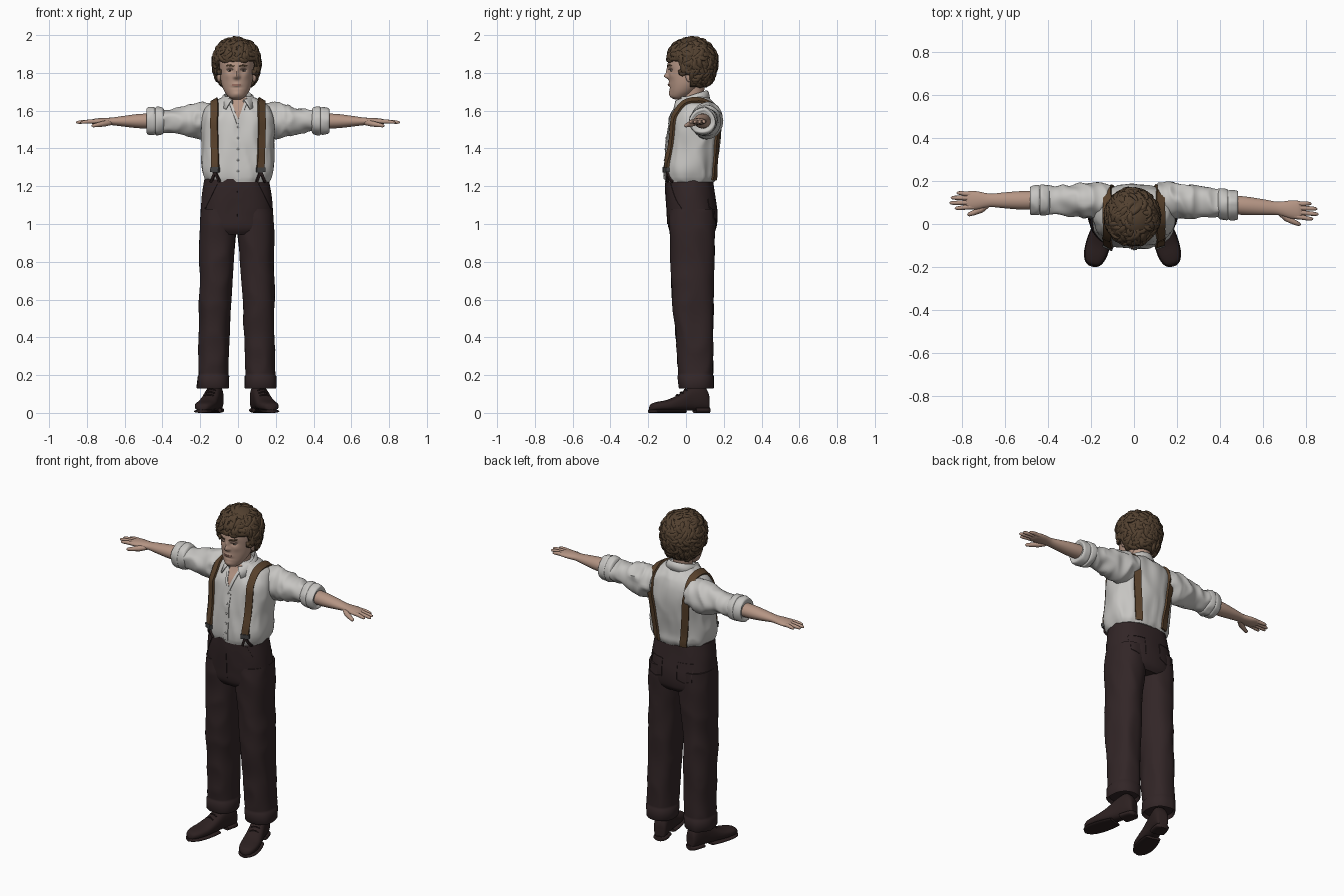
import bpy, bmesh, math, random
from mathutils import Vector, Matrix, noise
from mathutils.bvhtree import BVHTree

random.seed(4)
if "Cube" in bpy.data.objects:
    bpy.data.objects.remove(bpy.data.objects["Cube"])
X, Y, Z = Vector((1, 0, 0)), Vector((0, 1, 0)), Vector((0, 0, 1))
V = lambda *a: Vector(a)


def material(name, *rgb):
    m = bpy.data.materials.new(name)
    m.use_nodes = True
    m.diffuse_color = (*rgb, 1)
    m.node_tree.nodes["Principled BSDF"].inputs["Base Color"].default_value = (*rgb, 1)
    return m


skin = material("skin", .46, .30, .23)
lip = material("lips", .34, .17, .13)
linen = material("off white linen", .57, .56, .54)
wool = material("dark brown wool", .032, .019, .02)
brown = material("brown hair", .085, .052, .029)
leather = material("strap leather", .1, .054, .025)
shoe_dark = material("shoe leather", .026, .015, .015)
metal = material("dark metal", .06, .06, .06)
eye_white = material("eye white", .42, .38, .34)
iris_dark = material("dark iris", .03, .018, .012)


def finish(name, bm, mat, thick=0):
    bmesh.ops.recalc_face_normals(bm, faces=bm.faces)
    me = bpy.data.meshes.new(name)
    bm.to_mesh(me)
    bm.free()
    me.materials.append(mat)
    me.shade_smooth()
    me.set_sharp_from_angle(angle=math.radians(50))
    ob = bpy.data.objects.new(name, me)
    bpy.context.collection.objects.link(ob)
    if thick:
        mod = ob.modifiers.new("thickness", "SOLIDIFY")
        mod.thickness, mod.offset = thick, 0
    return ob


def loft(name, bodies, mat, cyclic=True, thick=0):
    """Skin each list of rings; all bodies share one object."""
    bm = bmesh.new()
    for rings in bodies:
        vs = [[bm.verts.new(p) for p in r] for r in rings]
        n = len(vs[0])
        for a, b in zip(vs, vs[1:]):
            for i in range(n if cyclic else n - 1):
                j = (i + 1) % n
                bm.faces.new((a[i], a[j], b[j], b[i]))
        if cyclic:
            bm.faces.new(vs[0])
            bm.faces.new(vs[-1])
    return finish(name, bm, mat, thick)


def ball(name, loc, size, mat, seg=16):
    bm = bmesh.new()
    bmesh.ops.create_uvsphere(bm, u_segments=seg, v_segments=seg // 2 + 2, radius=1,
                              matrix=Matrix.Translation(loc) @ Matrix.Diagonal((*size, 1)))
    return finish(name, bm, mat)


def interp(rows, k):
    out = []
    for i in range(len(rows) - 1):
        pts = rows[max(i - 1, 0)], rows[i], rows[i + 1], rows[min(i + 2, len(rows) - 1)]
        for t in (j / k for j in range(k)):
            out.append([.5 * (2 * q + (r - p) * t + (2 * p - 5 * q + 4 * r - s) * t * t
                              + (3 * q - p - 3 * r + s) * t ** 3) for p, q, r, s in zip(*pts)])
    return out + [rows[-1]]


def ring(c, u, v, n=48, e=2.0):
    pw = lambda a: math.copysign(abs(a) ** (2 / e), a)
    return [c + u * pw(math.cos(a)) + v * pw(math.sin(a)) for a in (math.tau * i / n for i in range(n))]


def tube(path, radii, ref=Z, n=8, flat=1):
    rings = []
    for i, (p, r) in enumerate(zip(path, radii)):
        t = (path[min(i + 1, len(path) - 1)] - path[max(i - 1, 0)]).normalized()
        u = t.cross(ref).normalized()
        rings.append(ring(p, u * r, u.cross(t) * r * flat, n))
    return rings


def folds(rings, amp, fx, fy, fz):
    out = []
    for r in rings:
        c = sum(r, Vector()) / len(r)
        out.append([p + (p - c).normalized() * amp * (.5 - 2 * abs(noise.noise(V(p.x * fx, p.y * fy, p.z * fz))))
                    for p in r])
    return out


def tree_of(ob):
    return BVHTree.FromPolygons([v.co for v in ob.data.vertices], [p.vertices[:] for p in ob.data.polygons])


def trace(tree, pts, side=-1):
    """Project (x, z) points on a surface from the front (-1) or back (1)."""
    hits = [tree.ray_cast(V(x, side, z), V(0, -side, 0))[:2] for x, z in pts]
    return [h for h in hits if h[0]]


def ribbon(hits, w, h):
    rings = []
    for i, (p, n) in enumerate(hits):
        t = hits[min(i + 1, len(hits) - 1)][0] - hits[max(i - 1, 0)][0]
        u = t.cross(n).normalized() * w
        rings.append([p + u + n * h, p - u + n * h, p - u - n * .004, p + u - n * .004])
    return rings


def line(a, b, n):
    return [tuple(p + (q - p) * i / n for p, q in zip(a, b)) for i in range(n + 1)]


# Shirt body: z, centre y, half width, half depth
rows = [(1.222, .018, .165, .128), (1.25, .02, .183, .137), (1.3, .021, .193, .138), (1.4, .035, .19, .14),
        (1.5, .045, .194, .139), (1.57, .05, .188, .129), (1.62, .056, .165, .106), (1.65, .052, .122, .086),
        (1.675, .045, .075, .068)]
body = [ring(V(0, y, z), X * w, Y * d, 96, 2.3) for z, y, w, d in interp(rows, 7)]
shirt = loft("shirt_body", [folds(body, .008, 13, 13, 5)], linen)
shirt_tree = tree_of(shirt)

# Open neck, placket and buttons
vee = [[h[0] + h[1] * .004 for h in trace(shirt_tree, line((-w, z), (w, z), 6))]
       for z, w in line((1.535, .003), (1.668, .046), 10)]
loft("open_neck_skin", [vee], skin, False)
loft("placket", [ribbon(trace(shirt_tree, line((0, 1.24), (0, 1.53), 20)), .014, .004)], linen)
for i in range(5):
    for p, n in trace(shirt_tree, [(0, 1.28 + .058 * i)]):
        ball("shirt_button", p + n * .004, (.006, .004, .006), linen, 10)
for s in (-1, 1):
    loft("neck_edge", [ribbon(trace(shirt_tree, line((0, 1.53), (s * .048, 1.66), 10)), .007, .007)], linen)

# Folded collar, deeper towards the front points
collar = []
for i in range(41):
    k = i / 40
    r = []
    for gap, rx, ry, rf, z, drop in ((.4, .062, .07, 0, 1.63, .03), (.42, .072, .08, 0, 1.705, .05),
                                     (.5, .079, .087, .01, 1.7, .052), (.72, .097, .095, .035, 1.662, .062)):
        a = gap + (math.tau - 2 * gap) * k
        f = (1 + math.cos(a)) / 2
        r.append(V(math.sin(a) * rx, .03 - math.cos(a) * (ry + rf * f), z - drop * f))
    collar.append(r)
loft("collar", [collar], linen, False, .006)


# Arms
def arm(s, x, dy=0, dz=0):
    return V(s * x, .11 - (.08 * (x - .2) if s > 0 else 0) + dy, 1.547 - .01 * (x - .3) + dz)


def arm_rings(s, rows, k, n=40):
    return [ring(arm(s, x), Y * ry, Z * rz, n) for x, rz, ry in interp(rows, k)]


for s, side in ((1, "left"), (-1, "right")):
    sleeve = arm_rings(s, [(.11, .08, .07), (.16, .093, .079), (.21, .093, .081), (.28, .077, .075),
                           (.36, .06, .066), (.42, .061, .066)], 9)
    loft(side + "_sleeve", [folds(sleeve, .012, 15, 9, 11)], linen)
    cuff = arm_rings(s, [(.39, .056, .06), (.4, .069, .069), (.43, .075, .073), (.438, .069, .068), (.448, .073, .071),
                         (.475, .07, .068), (.484, .06, .06), (.478, .045, .048)], 4)
    loft(side + "_rolled_cuff", [folds(cuff, .006, 12, 14, 14)], linen)
    palm = arm_rings(s, [(.43, .04, .043), (.52, .038, .043), (.6, .029, .037), (.66, .021, .031), (.69, .019, .034),
                         (.73, .018, .042), (.765, .014, .043), (.782, .007, .037)], 4, 24)
    hand = [palm]
    for dy, tip in ((-.033, .833), (-.011, .858), (.011, .852), (.031, .825)):
        pts = [arm(s, .745, dy * .9), arm(s, .79, dy), arm(s, tip - .02, dy * 1.1, -.002),
               arm(s, tip - .005, dy * 1.1, -.004), arm(s, tip, dy * 1.1, -.005)]
        hand.append(tube(pts, (.012, .011, .0095, .007, .002), n=10))
    pts = [arm(s, .675, -.015, -.006), arm(s, .71, -.042, -.012), arm(s, .745, -.058, -.018),
           arm(s, .768, -.066, -.022), arm(s, .775, -.068, -.023)]
    hand.append(tube(pts, (.014, .016, .012, .009, .002), n=10))
    loft(side + "_forearm_and_hand", hand, skin)

# Trousers
OX = -.007
rows = [(1.238, .018, .17, .126), (1.15, .025, .184, .131), (1.05, .033, .193, .133), (.98, .034, .193, .126),
        (.945, .034, .17, .105)]
hips = [ring(V(OX, y, z), X * w, Y * d, 64, 2.3) for z, y, w, d in interp(rows, 8)]
bodies = [folds(hips, .003, 10, 10, 6)]
for s in (-1, 1):
    rows = [(1.08, .095, .033, .094, .12), (.97, .1, .033, .097, .122), (.8, .107, .034, .09, .115),
            (.6, .115, .036, .085, .109), (.4, .12, .045, .081, .099), (.2, .125, .052, .079, .092),
            (.195, .125, .052, .083, .096), (.135, .127, .053, .084, .095), (.128, .127, .053, .08, .09),
            (.15, .127, .053, .07, .08)]
    leg = [ring(V(OX + s * x, y, z), X * w, Y * d, 48, 2.3)
           for z, x, y, w, d in interp(rows[:6], 10) + rows[6:]]
    bodies.append(folds(leg, .006, 9, 9, 5))
trousers = loft("trousers", bodies, wool)
wool_tree = tree_of(trousers)
seams = [trace(wool_tree, line((OX, 1.22), (OX, 1.0), 12))]
for s in (-1, 1):
    seams.append(trace(wool_tree, line((s * .11, 1.215), (s * .175, 1.08), 10)))
    corners = [(s * .05, 1.13), (s * .05, 1.03), (s * .095, 1.015), (s * .14, 1.03), (s * .14, 1.13), (s * .05, 1.13)]
    for a, b in zip(corners, corners[1:]):
        seams.append(trace(wool_tree, line(a, b, 5), 1))
loft("trouser_seams", [ribbon(h, .003, .003) for h in seams], wool)

# Shoes, turned out: distance from ankle, half width, height
for s, side in ((1, "left"), (-1, "right")):
    turn = Matrix.Translation((OX + s * .12, .05, 0)) @ Matrix.Rotation(s * .27, 4, "Z")

    def sole(rows, base):
        return [[turn @ p for p in ring(V(0, y, base + h / 2), X * w, Z * h / 2, 28, 2.6)] for y, w, h in rows]
    upper = [(.072, .015, .05), (.066, .033, .1), (.03, .042, .14), (-.03, .044, .125), (-.09, .049, .085),
             (-.15, .054, .058), (-.205, .049, .047), (-.24, .033, .036), (-.252, .01, .018)]
    loft(side + "_shoe_upper", [sole(interp(upper, 4), .012)], shoe_dark)
    welt = [(-.06, .045, .017), (-.1, .053, .017), (-.15, .057, .017), (-.205, .053, .017), (-.243, .036, .017),
            (-.257, .012, .017)]
    heel = [(.077, .02, .028), (.065, .038, .028), (.03, .043, .028), (-.005, .043, .028)]
    loft(side + "_shoe_sole", [sole(interp(welt, 3), 0), sole(interp(heel, 3), 0)], shoe_dark)
    laces = []
    for i in range(3):
        y, z = -.055 - .022 * i, .125 - .014 * i
        laces.append(tube([turn @ V(x, y, z - 10 * x * x) for x in (-.025, -.012, 0, .012, .025)], [.004] * 5, Y, 6))
    loft(side + "_shoe_laces", laces, shoe_dark)

# Braces over the shoulders, with buckles and forked tabs
for s, side in ((1, "left"), (-1, "right")):
    hits = trace(shirt_tree, line((s * .118, 1.29), (s * .125, 1.55), 16))
    for i in range(1, 16):
        a = math.pi * i / 16
        d = V(0, -math.cos(a), math.sin(a))
        hit = shirt_tree.ray_cast(V(s * .122, .05, 1.55) + d * .5, -d)[:2]
        if hit[0]:
            hits.append(hit)
    hits += trace(shirt_tree, line((s * .12, 1.55), (s * .085, 1.235), 16), 1)
    loft(side + "_brace_strap", [ribbon(hits, .02, .012)], leather)
    buckle = trace(shirt_tree, line((s * .118, 1.275), (s * .118, 1.3), 2))
    loft(side + "_brace_buckle", [ribbon(buckle, .024, .017)], metal)
    tabs = [ribbon(trace(shirt_tree, line((s * .118, 1.278), (s * .118 + d, 1.225), 5)), .007, .01)
            for d in (-.022, .022)]
    loft(side + "_brace_tabs", tabs, shoe_dark)

# Neck and head with sculpted face
HX = -.007
loft("neck", [[ring(V(HX, y, z), X * w, Y * w * 1.05, 32) for z, y, w in
               interp([(1.59, .05, .058), (1.65, .042, .053), (1.7, .04, .053), (1.77, .045, .058)], 4)]], skin)
bumps = [(0, 1.782, .013, .013, .022), (0, 1.805, .010, .022, .011), (0, 1.738, .022, .009, .006),
         (0, 1.688, .022, .013, .005), (0, 1.722, .025, .006, -.004)]
for s in (-1, 1):
    bumps += [(s * .036, 1.815, .016, .011, -.010), (s * .034, 1.84, .022, .008, .004),
              (s * .013, 1.777, .007, .007, .006), (s * .05, 1.785, .018, .018, .004)]
rows = [(1.66, -.035, .022, .025), (1.672, -.037, .042, .044), (1.7, -.019, .064, .068), (1.74, 0, .08, .089),
        (1.79, .015, .088, .107), (1.84, .02, .091, .117), (1.9, .024, .088, .112), (1.95, .03, .068, .085),
        (1.975, .03, .025, .03)]
head_rings = [ring(V(HX, y, z), X * w, Y * d, 112) for z, y, w, d in interp(rows, 9)]
for r in head_rings:
    for p in r:
        if p.y < 0:
            p.y -= sum(h * math.exp(-((p.x - HX - x) / sx) ** 2 - ((p.z - z) / sz) ** 2) for x, z, sx, sz, h in bumps)
head = loft("head", [head_rings], skin)
face = tree_of(head)
loft("lips", [ribbon(trace(face, line((HX - .023, 1.737), (HX + .023, 1.737), 10)), .005, .002)], lip)
for s, side in ((1, "left"), (-1, "right")):
    ball(side + "_ear", V(HX + s * .093, .018, 1.785), (.012, .021, .034), skin)
    for p, n in trace(face, [(HX + s * .036, 1.813)]):
        ball(side + "_eye", p, (.0145, .006, .0065), eye_white)
        ball(side + "_iris", p - Y * .003, (.006, .005, .006), iris_dark, 12)
    lid = [(HX + s * (.02 + .004 * i), 1.817 + .005 * math.sin(i * math.pi / 8)) for i in range(9)]
    loft(side + "_eyelid", [ribbon(trace(face, lid), .0025, .006)], skin)
    brow = [(HX + s * (.014 + .005 * i), 1.834 + .006 * math.sin(i * math.pi / 10)) for i in range(9)]
    loft(side + "_eyebrow", [ribbon(trace(face, brow), .004, .003)], brown)

# Hair: a cap under many short curls
H = V(HX, .032, 1.862)


def on_scalp(p, lift=1.0):
    q = p - H
    rz = .118 if q.z > 0 else .165
    return H + q * (lift / math.sqrt((q.x / .118) ** 2 + (q.y / .125) ** 2 + (q.z / rz) ** 2))


def has_hair(p):
    return p.z > (1.865 if p.y < -.03 else 1.79 if p.y < .025 else 1.73)


cap = bmesh.new()
bmesh.ops.create_uvsphere(cap, u_segments=48, v_segments=32, radius=1, matrix=Matrix.Translation(H))
for v in cap.verts:
    v.co = on_scalp(v.co, .98)
bmesh.ops.delete(cap, geom=[f for f in cap.faces if not has_hair(f.calc_center_median())], context="FACES")
finish("hair_cap", cap, brown, .02)

locks = []
for _ in range(520):
    d = V(random.gauss(0, 1), random.gauss(0, 1), random.gauss(.1, 1)).normalized()
    p, spin, lift = on_scalp(H + d), random.uniform(-.55, .55), random.uniform(.98, 1.04)
    t = p - on_scalp(H + V(0, .25, 1)) + V(*(random.uniform(-.05, .05) for _ in range(3)))
    path = []
    for i in range(7):
        if not has_hair(p):
            break
        path.append(on_scalp(p, lift + .03 * math.sin(i * .9)))
        n = (p - H).normalized()
        t = (Matrix.Rotation(spin, 3, n) @ (t - n * t.dot(n))).normalized()
        p = on_scalp(p + t * .014)
    if len(path) > 3:
        size = random.uniform(.8, 1.1)
        radii = [size * (.003 + .012 * math.sin(math.pi * (i + .3) / len(path))) for i in range(len(path))]
        locks.append(tube(path, radii, d, 7, .85))
loft("hair_curls", locks, brown)
